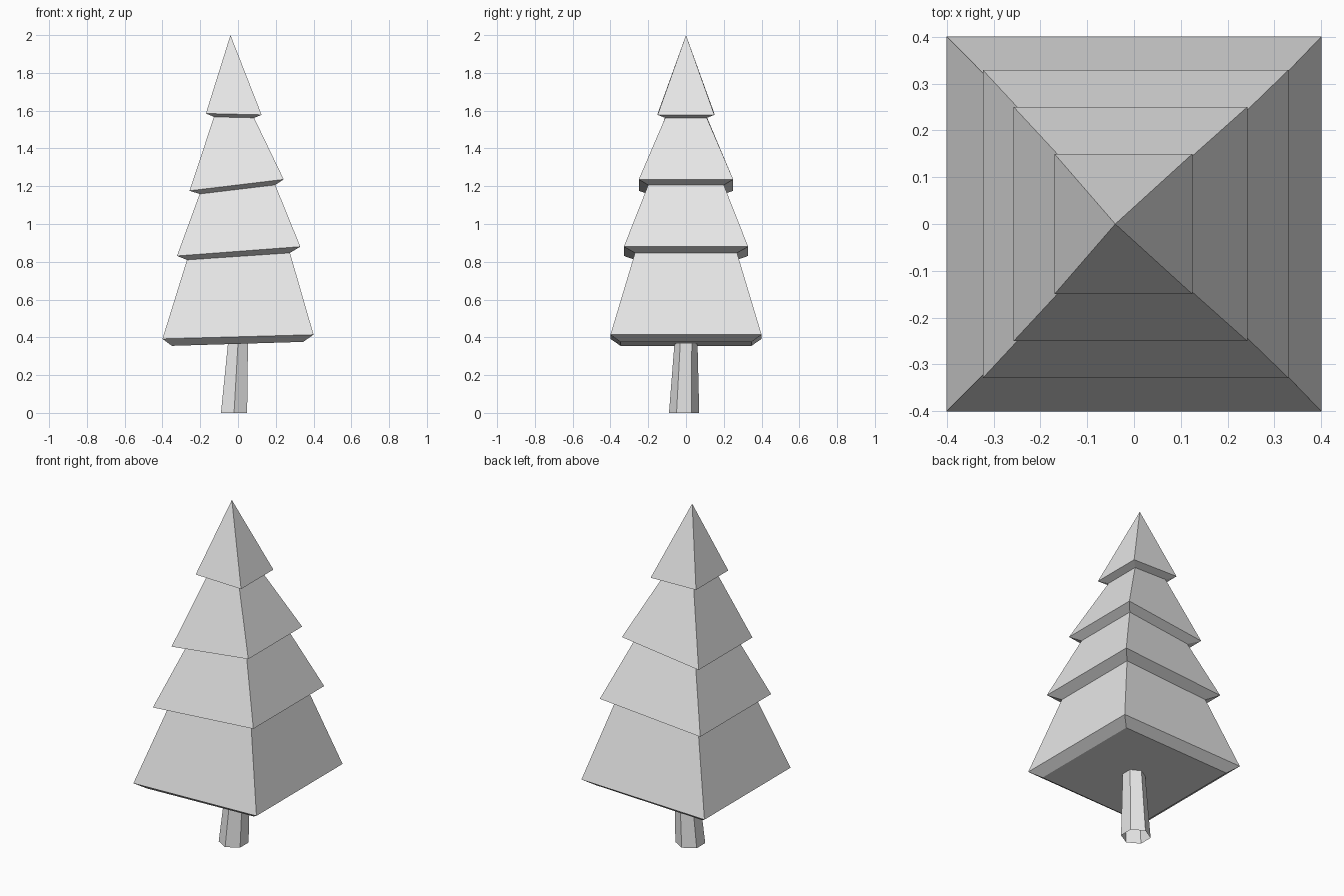
import bpy, bmesh
from math import sin, cos, pi

cube = bpy.data.objects.get("Cube")
if cube:
    bpy.data.objects.remove(cube, do_unlink=True)

grey = bpy.data.materials.new("light_grey")
grey.use_nodes = True
grey.diffuse_color = (0.8, 0.8, 0.8, 1)
grey.node_tree.nodes["Principled BSDF"].inputs["Base Color"].default_value = (0.8, 0.8, 0.8, 1)


def finish(bm, name):
    bmesh.ops.recalc_face_normals(bm, faces=bm.faces)
    mesh = bpy.data.meshes.new(name)
    bm.to_mesh(mesh)
    bm.free()
    mesh.materials.append(grey)
    obj = bpy.data.objects.new(name, mesh)
    bpy.context.collection.objects.link(obj)
    return obj


def bridge(bm, lower, upper):
    n = len(lower)
    for i in range(n):
        j = (i + 1) % n
        bm.faces.new((lower[i], lower[j], upper[j], upper[i]))


# Foliage: tilted square rings (left x, left z, right x, right z, half depth),
# alternating between the inner underside and the outer rim of each tier
rings = [
    (-0.35, 0.355, 0.345, 0.376, 0.347),
    (-0.40, 0.392, 0.40, 0.414, 0.40),
    (-0.27, 0.81, 0.275, 0.847, 0.27),
    (-0.323, 0.831, 0.33, 0.88, 0.329),
    (-0.203, 1.159, 0.197, 1.207, 0.20),
    (-0.257, 1.176, 0.242, 1.236, 0.25),
    (-0.127, 1.567, 0.085, 1.562, 0.11),
    (-0.17, 1.585, 0.125, 1.578, 0.15),
]
bm = bmesh.new()
loops = []
for xl, zl, xr, zr, d in rings:
    corners = ((xl, -d, zl), (xr, -d, zr), (xr, d, zr), (xl, d, zl))
    loops.append([bm.verts.new(c) for c in corners])
for lower, upper in zip(loops, loops[1:]):
    bridge(bm, lower, upper)
bm.faces.new(loops[0][::-1])
tip = bm.verts.new((-0.04, 0, 2))
for i in range(4):
    bm.faces.new((loops[-1][i], loops[-1][(i + 1) % 4], tip))
finish(bm, "foliage")

# Trunk: leaning six-sided tube, open at the foot
bm = bmesh.new()
trunk = []
for x, y, z, r in ((-0.021, -0.01, 0, 0.08), (0, 0, 0.37, 0.061)):
    trunk.append([bm.verts.new((x + r * sin(i * pi / 3), y - r * cos(i * pi / 3), z))
                  for i in range(6)])
bridge(bm, *trunk)
bm.faces.new(trunk[1])
finish(bm, "trunk")
